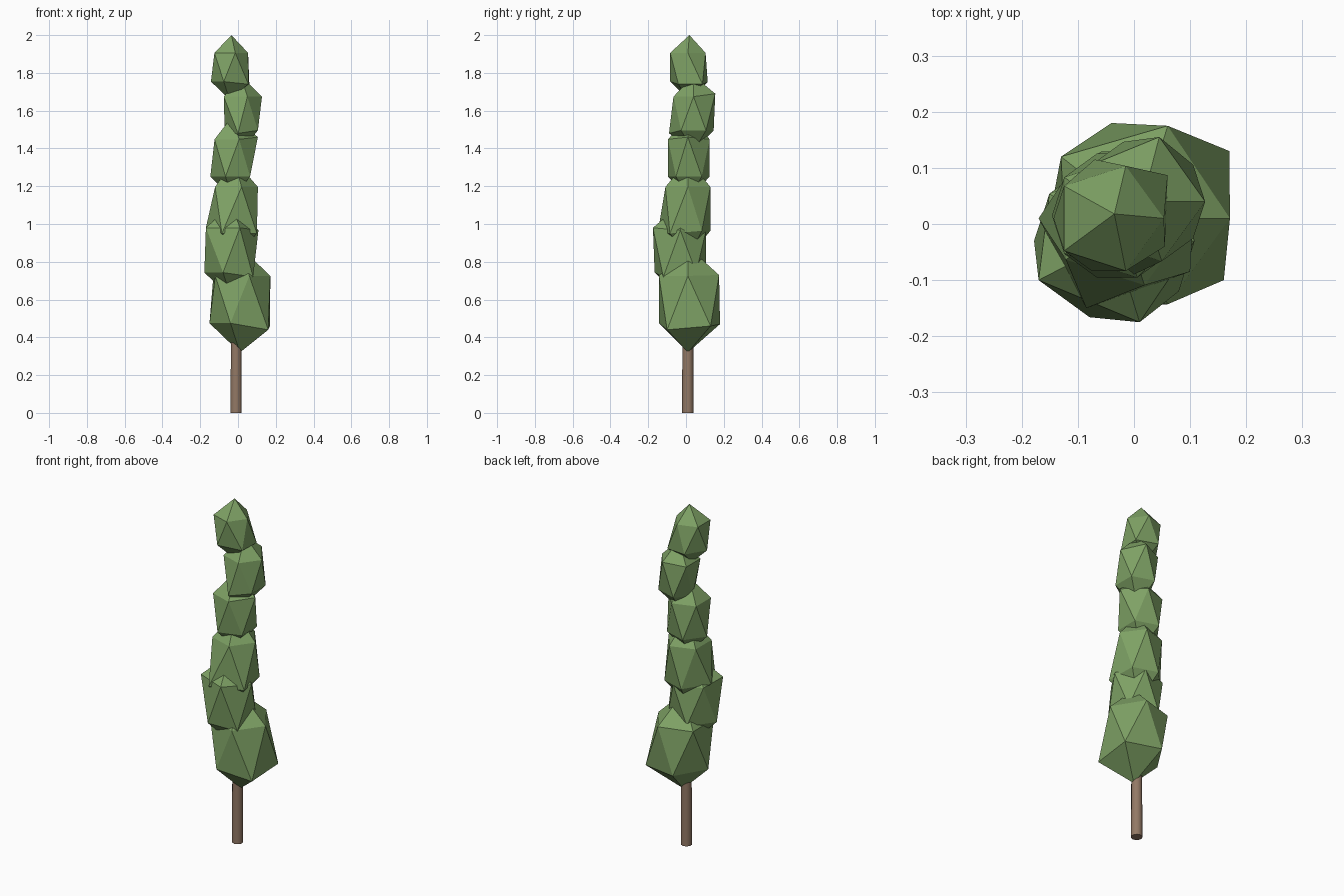
import bpy
import bmesh
from mathutils import Vector

default = bpy.data.objects.get("Cube")
if default:
    bpy.data.objects.remove(default, do_unlink=True)


def make_material(name, colour):
    material = bpy.data.materials.new(name)
    material.use_nodes = True
    material.diffuse_color = colour
    material.node_tree.nodes["Principled BSDF"].inputs["Base Color"].default_value = colour
    return material


def add_object(name, bm, material):
    mesh = bpy.data.meshes.new(name)
    bm.to_mesh(mesh)
    bm.free()
    mesh.materials.append(material)
    obj = bpy.data.objects.new(name, mesh)
    bpy.context.collection.objects.link(obj)
    return obj


def foliage_clump(name, centre, radius, half_height, pulls, material):
    """Stretched icosahedron; each pull point attracts its nearest corner."""
    bm = bmesh.new()
    bmesh.ops.create_icosphere(bm, subdivisions=1, radius=1)
    bmesh.ops.scale(bm, verts=bm.verts, vec=(radius, radius, half_height))
    bmesh.ops.translate(bm, verts=bm.verts, vec=centre)
    for pull in map(Vector, pulls):
        nearest = min(bm.verts, key=lambda v: (v.co - pull).length)
        nearest.co = pull
    return add_object(name, bm, material)


leaf_green = make_material("leaf green", (0.21, 0.36, 0.13, 1))
bark_brown = make_material("bark brown", (0.29, 0.19, 0.13, 1))

# Trunk
trunk_height = 0.6
bm = bmesh.new()
bmesh.ops.create_cone(bm, cap_ends=True, segments=10, radius1=0.031,
                      radius2=0.028, depth=trunk_height)
bmesh.ops.translate(bm, verts=bm.verts, vec=(-0.01, 0.01, trunk_height / 2))
trunk = add_object("trunk", bm, bark_brown)
for face in trunk.data.polygons:
    face.use_smooth = len(face.vertices) == 4

# Foliage clumps, from the lowest to the crown
foliage_clump("lowest_foliage", (0.01, 0.01, 0.6), 0.18, 0.28,
              [(0.17, 0.13, 0.46), (0.16, -0.1, 0.44), (0.06, 0.175, 0.73),
               (-0.04, 0.18, 0.47), (-0.13, 0.12, 0.73)], leaf_green)
foliage_clump("lower_foliage", (-0.035, -0.03, 0.855), 0.16, 0.25,
              [(-0.17, -0.1, 0.98), (0.01, -0.175, 0.98), (0.08, -0.12, 0.72)],
              leaf_green)
foliage_clump("lower_middle_foliage", (-0.02, 0.01, 1.08), 0.14, 0.26,
              [(-0.17, 0.01, 0.98), (-0.085, -0.15, 0.95), (0.1, -0.085, 0.95)],
              leaf_green)
foliage_clump("upper_middle_foliage", (-0.03, 0.015, 1.35), 0.13, 0.22,
              [(0.105, 0.01, 1.46)], leaf_green)
foliage_clump("upper_foliage", (0.015, 0.04, 1.585), 0.125, 0.2,
              [(-0.07, 0.04, 1.48), (0, -0.09, 1.48), (0.045, 0.155, 1.69)],
              leaf_green)
foliage_clump("crown_foliage", (-0.045, 0.01, 1.83), 0.11, 0.17,
              [(-0.035, 0.018, 2), (0.06, 0.087, 1.74), (0.055, -0.04, 1.74),
               (-0.07, 0.115, 1.75)], leaf_green)
